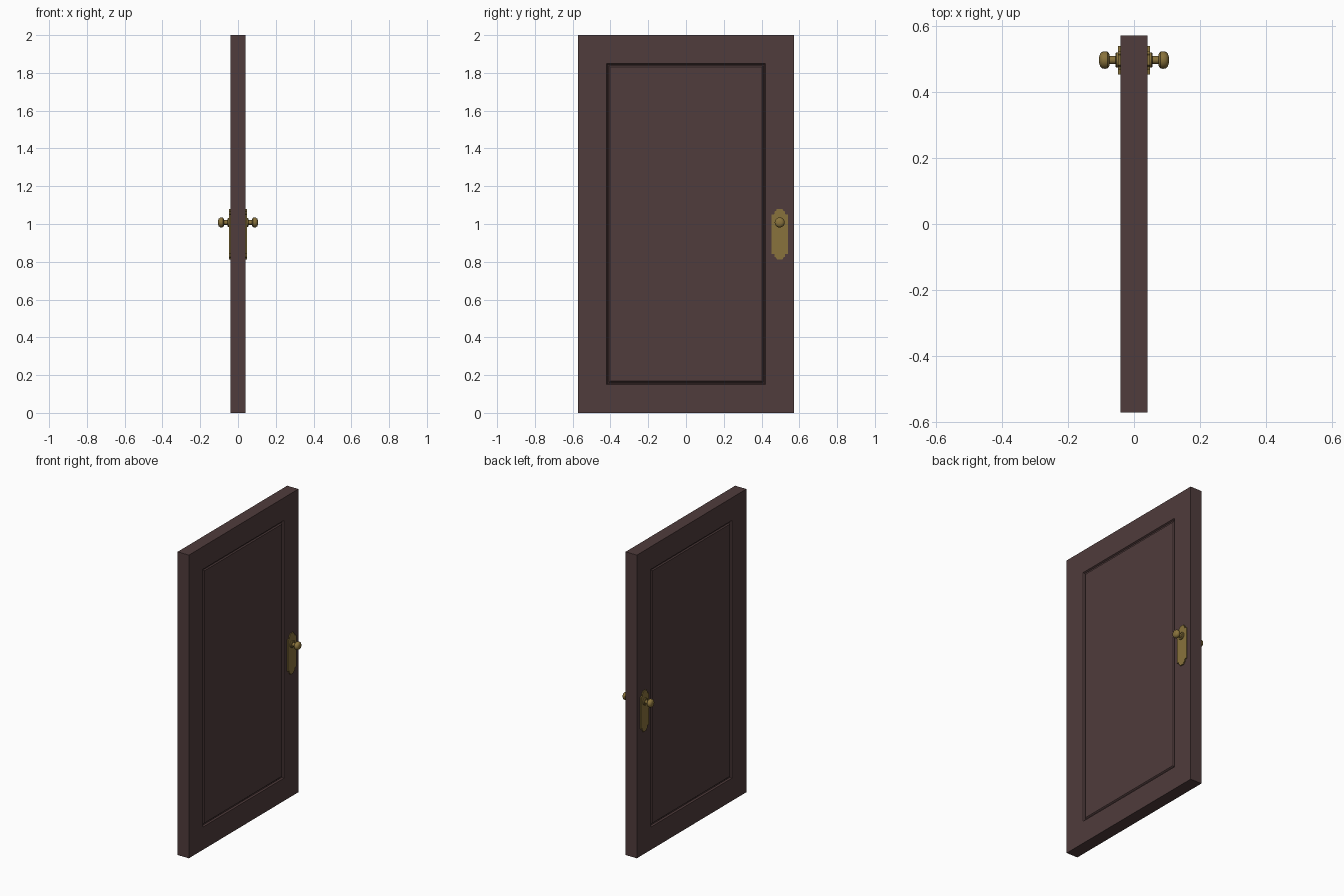
import bpy, bmesh
from math import radians
from mathutils import Matrix, Vector

if "Cube" in bpy.data.objects:
    bpy.data.objects.remove(bpy.data.objects["Cube"])

HX, HY, H = 0.041, 0.571, 2.0
KY, KZ = 0.496, 1.008


def material(name, rgb):
    m = bpy.data.materials.new(name)
    m.diffuse_color = (*rgb, 1)
    m.use_nodes = True
    m.node_tree.nodes["Principled BSDF"].inputs["Base Color"].default_value = m.diffuse_color
    return m


wood = material("dark_wood", (0.08, 0.045, 0.045))
brass = material("aged_brass", (0.25, 0.17, 0.045))


def finish(bm, name, mat):
    bmesh.ops.recalc_face_normals(bm, faces=bm.faces)
    me = bpy.data.meshes.new(name)
    bm.to_mesh(me)
    bm.free()
    me.materials.append(mat)
    ob = bpy.data.objects.new(name, me)
    bpy.context.collection.objects.link(ob)
    return ob


# door slab with a grooved panel on both faces
bm = bmesh.new()
bmesh.ops.create_cube(bm, size=1, matrix=Matrix.Translation((0, 0, H / 2))
                      @ Matrix.Diagonal((2 * HX, 2 * HY, H, 1)))
for f in [f for f in bm.faces if abs(f.normal.x) > 0.9]:
    for width, depth in ((0.15, 0), (0.005, -0.010), (0.007, 0), (0.006, 0.007)):
        bmesh.ops.inset_region(bm, faces=[f], thickness=width, depth=depth,
                               use_even_offset=True)
finish(bm, "door_slab", wood)


# stepped backplate, half outline as (y offset, z)
half = [(0.015, 0.812), (0.019, 0.822), (0.028, 0.826), (0.028, 0.840),
        (0.043, 0.842), (0.043, 1.050), (0.028, 1.052), (0.028, 1.066),
        (0.019, 1.070), (0.015, 1.080)]
outline = half + [(-y, z) for y, z in reversed(half)]


def backplate(side, label):
    bm = bmesh.new()
    vs = [bm.verts.new((side * (HX - 0.002), KY + y, z)) for y, z in outline]
    face = bm.faces.new(vs)
    res = bmesh.ops.extrude_face_region(bm, geom=[face])
    bmesh.ops.translate(bm, vec=(side * 0.009, 0, 0),
                        verts=[v for v in res["geom"] if isinstance(v, bmesh.types.BMVert)])
    finish(bm, label + "_backplate", brass)


# turned rosette, stem and knob, profile as (x, radius)
profile = [(0.046, 0), (0.046, 0.023), (0.053, 0.023), (0.056, 0.020), (0.056, 0.012),
           (0.074, 0.012), (0.075, 0.019), (0.080, 0.025), (0.088, 0.0265),
           (0.096, 0.025), (0.102, 0.020), (0.105, 0.012), (0.106, 0)]


def knob(side, label):
    bm = bmesh.new()
    vs = [bm.verts.new((side * x, KY, KZ + r)) for x, r in profile]
    es = [bm.edges.new(p) for p in zip(vs, vs[1:])]
    bmesh.ops.spin(bm, geom=vs + es, cent=Vector((0, KY, KZ)), axis=(1, 0, 0),
                   angle=radians(360), steps=20)
    bmesh.ops.remove_doubles(bm, verts=bm.verts, dist=0.0001)
    ob = finish(bm, label + "_knob", brass)
    bpy.ops.object.select_all(action='DESELECT')
    ob.select_set(True)
    bpy.context.view_layer.objects.active = ob
    bpy.ops.object.shade_smooth_by_angle(angle=radians(35))


for side, label in ((1, "right"), (-1, "left")):
    backplate(side, label)
    knob(side, label)
